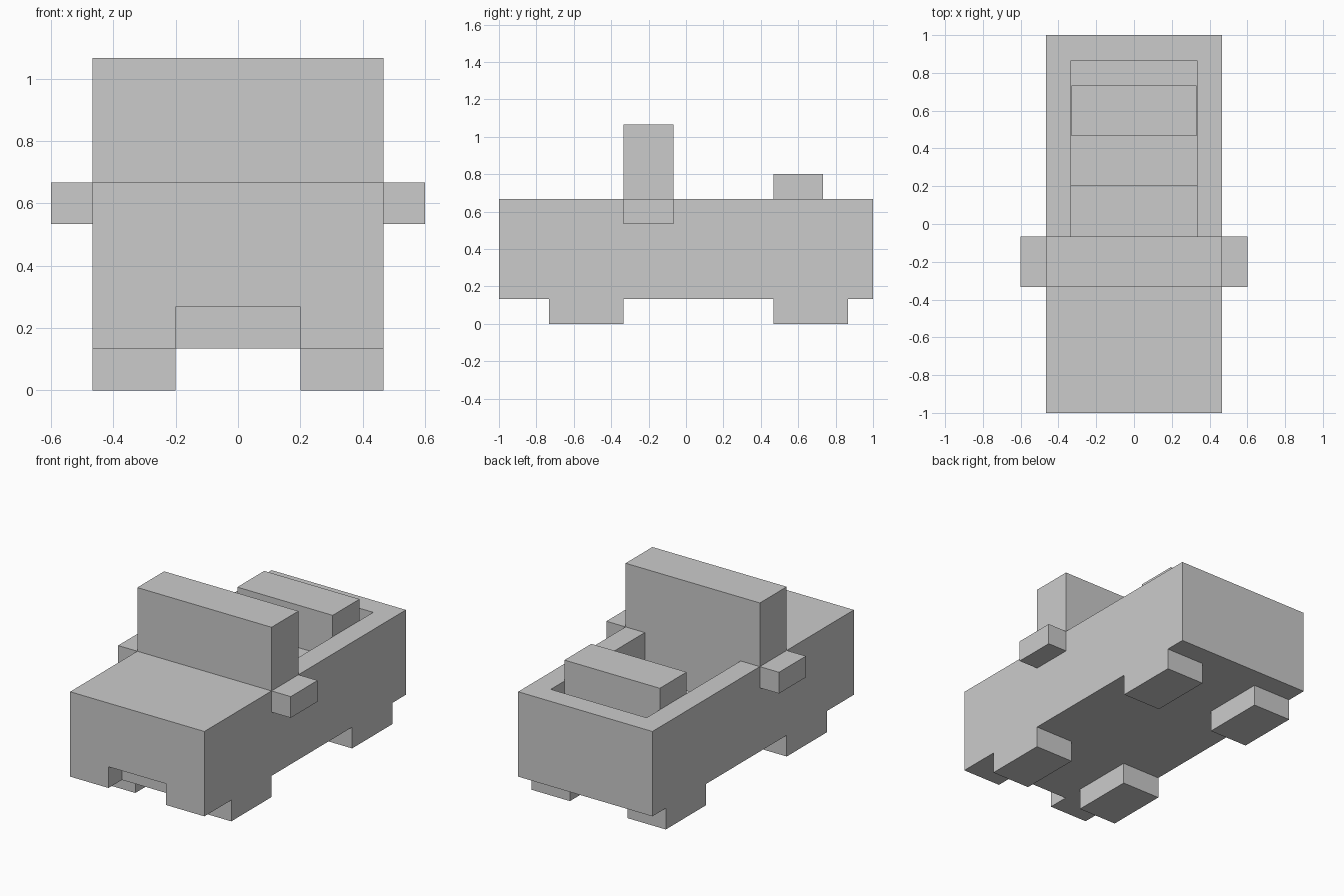
import bpy
import bmesh

if "Cube" in bpy.data.objects:
    bpy.data.objects.remove(bpy.data.objects["Cube"])

U = 1 / 15  # the model sits on a regular grid of this step


def extrude_x(name, profile, x0, x1):
    """Solid from a y-z profile (grid units) swept from x0 to x1."""
    bm = bmesh.new()
    face = bm.faces.new([bm.verts.new((x0 * U, y * U, z * U)) for y, z in profile])
    swept = bmesh.ops.extrude_face_region(bm, geom=[face])["geom"]
    bmesh.ops.translate(bm, vec=((x1 - x0) * U, 0, 0),
                        verts=[v for v in swept if isinstance(v, bmesh.types.BMVert)])
    bmesh.ops.recalc_face_normals(bm, faces=bm.faces)
    mesh = bpy.data.meshes.new(name)
    bm.to_mesh(mesh)
    bm.free()
    obj = bpy.data.objects.new(name, mesh)
    bpy.context.collection.objects.link(obj)
    return obj


def box(name, x, y, z):
    return extrude_x(name, [(y[0], z[0]), (y[1], z[0]), (y[1], z[1]), (y[0], z[1])], *x)


def cut(target, cutter):
    mod = target.modifiers.new(cutter.name, "BOOLEAN")
    mod.operation = "DIFFERENCE"
    mod.solver = "EXACT"
    mod.object = cutter
    cutter.hide_render = True
    cutter.display_type = "WIRE"


def mirror_x(obj):
    obj.modifiers.new("mirror", "MIRROR").use_axis[0] = True


# Body with a stepped cockpit and a notch under the nose
body = box("body", (-7, 7), (-15, 15), (2, 10))
cut(body, extrude_x("cockpit_cutter",
                    [(-1, 4), (3, 4), (3, 8), (13, 8), (13, 12), (-1, 12)], -5, 5))
cut(body, box("nose_notch_cutter", (-3, 3), (-17, -13), (0, 4)))

# Windscreen and seat back
box("windscreen", (-7, 7), (-5, -1), (10, 16))
box("seat_back", (-4.97, 4.97), (7, 11), (8, 12))

# Side mirrors
mirror_x(box("side_mirrors", (7, 9), (-5, -1), (8, 10)))

# Wheels
for name, y in (("front_wheels", (-11, -5)), ("rear_wheels", (7, 13))):
    mirror_x(box(name, (3, 7), y, (0, 2)))
